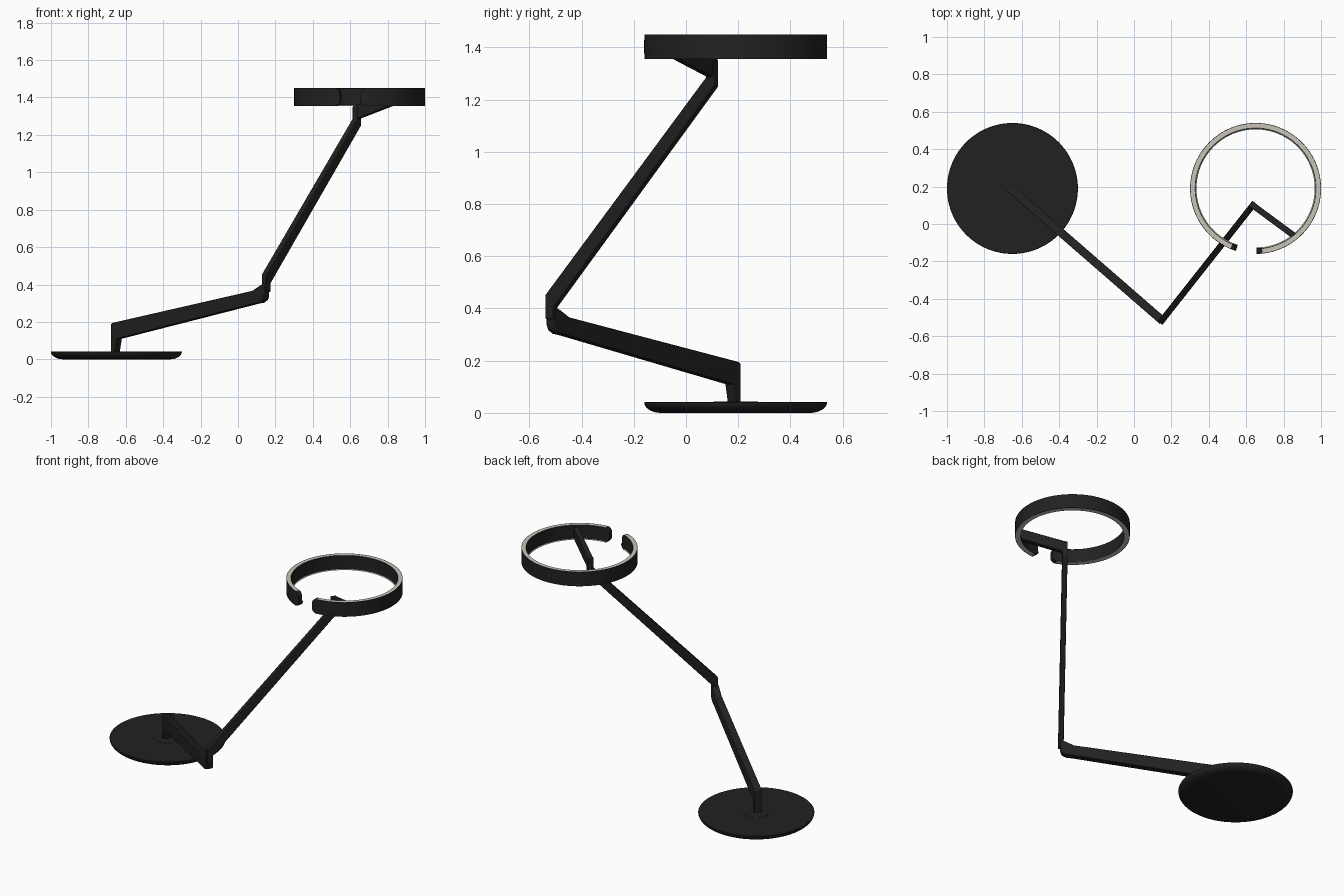
import bpy, bmesh, math
from mathutils import Vector

if "Cube" in bpy.data.objects:
    bpy.data.objects.remove(bpy.data.objects["Cube"])


def material(name, color):
    m = bpy.data.materials.new(name)
    m.diffuse_color = (*color, 1)
    m.use_nodes = True
    m.node_tree.nodes["Principled BSDF"].inputs["Base Color"].default_value = m.diffuse_color
    return m


BLACK = material("matte_black", (0.0155, 0.0155, 0.0155))
LIGHT = material("warm_white_diffuser", (0.58, 0.55, 0.49))


def finish(name, bm, mats, angle=35, bevel=0):
    bmesh.ops.recalc_face_normals(bm, faces=bm.faces)
    me = bpy.data.meshes.new(name)
    bm.to_mesh(me)
    bm.free()
    ob = bpy.data.objects.new(name, me)
    bpy.context.collection.objects.link(ob)
    for m in mats:
        me.materials.append(m)
    bpy.ops.object.select_all(action='DESELECT')
    ob.select_set(True)
    bpy.context.view_layer.objects.active = ob
    bpy.ops.object.shade_smooth_by_angle(angle=math.radians(angle))
    if bevel:
        b = ob.modifiers.new("soft_edges", 'BEVEL')
        b.width, b.segments, b.limit_method = bevel, 2, 'ANGLE'
    return ob


def lathe(name, profile, x, y, steps=96):
    """Spin a (radius, z) profile about the vertical line through x, y."""
    bm = bmesh.new()
    vs = [bm.verts.new((x + r, y, z)) for r, z in profile]
    es = [bm.edges.new(p) for p in zip(vs, vs[1:])]
    bmesh.ops.spin(bm, geom=vs + es, cent=(x, y, 0), axis=(0, 0, 1),
                   angle=math.tau, steps=steps)
    bmesh.ops.remove_doubles(bm, verts=bm.verts, dist=1e-5)
    return finish(name, bm, [BLACK])


def arm(name, start, end, width, profile):
    """Extrude a (distance, z) outline sideways in the vertical plane start-end."""
    a = Vector((*start, 0))
    d = (Vector((*end, 0)) - a).normalized()
    side = Vector((-d.y, d.x, 0)) * width
    bm = bmesh.new()
    f = bm.faces.new([bm.verts.new(a + d * s - side / 2 + Vector((0, 0, z)))
                      for s, z in profile])
    ext = bmesh.ops.extrude_face_region(bm, geom=[f])
    bmesh.ops.translate(bm, vec=side,
                        verts=[v for v in ext["geom"] if isinstance(v, bmesh.types.BMVert)])
    return finish(name, bm, [BLACK], bevel=0.003)


# Round base with a curved underside, and a flush centre cap
curve = [(0.285 + 0.065 * math.sin(t), 0.04 - 0.04 * math.cos(t))
         for t in [math.pi / 2 * i / 8 for i in range(9)]]
lathe("base", [(0, 0)] + curve + [(0.348, 0.042), (0, 0.042)], -0.65, 0.19)
lathe("base_cap", [(0, 0.04), (0.085, 0.04), (0.085, 0.043), (0, 0.043)], -0.65, 0.19, 48)

# Lower arm with its foot post and rounded elbow
foot, elbow, wrist = (-0.665, 0.193), (0.15, -0.515), (0.635, 0.1)
arm("lower_arm", foot, elbow, 0.045,
    [(0, 0.035), (0.025, 0.035), (0.04, 0.11), (1.01, 0.297), (1.05, 0.303),
     (1.075, 0.317), (1.084, 0.337), (1.084, 0.405), (1.055, 0.395),
     (1.0, 0.366), (0.01, 0.195), (0, 0.188)])

# Upper arm: upright at both joints, slanted in between
L = math.dist(elbow, wrist)
arm("upper_arm", elbow, wrist, 0.033,
    [(-0.018, 0.36), (0.018, 0.36), (0.018, 0.405), (L + 0.018, 1.25),
     (L + 0.018, 1.35), (L - 0.018, 1.35), (L - 0.018, 1.285), (-0.018, 0.452)])

# Short bracket carrying the ring
arm("ring_bracket", wrist, (0.855, -0.062), 0.033,
    [(-0.016, 1.285), (0.015, 1.287), (0.272, 1.367), (0.272, 1.435), (0.01, 1.36), (-0.016, 1.355)])

# Open light ring with rounded ends, glowing faces above and below
CX, CY, Z0, Z1 = 0.65, 0.19, 1.355, 1.45
A0, A1, R = math.radians(-89), math.radians(252.5), 0.03
ramp = [R / 0.334 * (1 - math.cos(math.pi / 2 * i / 6)) for i in range(7)]
n = 110
middle = [A0 + ramp[-1] + (A1 - A0 - 2 * ramp[-1]) * i / n for i in range(1, n)]
angles = [A0 + t for t in ramp] + middle + [A1 - t for t in reversed(ramp)]
bm = bmesh.new()
rows = []
for t in angles:
    u = max(0, 1 - min(t - A0, A1 - t) * 0.334 / R)
    inset = R * (1 - math.sqrt(max(0, 1 - u * u)))
    lo, hi = Z0 + inset, Z1 - inset
    section = [(0.35, lo), (0.35, hi), (0.347, hi), (0.323, hi), (0.321, hi - 0.002),
               (0.321, lo + 0.005), (0.316, lo), (0.347, lo)]
    rows.append([bm.verts.new((CX + r * math.cos(t), CY + r * math.sin(t), z))
                 for r, z in section])
for i, (p, q) in enumerate(zip(rows, rows[1:])):
    flat = len(ramp) - 2 < i < len(rows) - len(ramp)
    for k in range(8):
        j = (k + 1) % 8
        f = bm.faces.new((p[k], p[j], q[j], q[k]))
        f.material_index = 1 if flat and k in (2, 5, 6) else 0
bm.faces.new(rows[0])
bm.faces.new(rows[-1])
finish("light_ring", bm, [BLACK, LIGHT])
